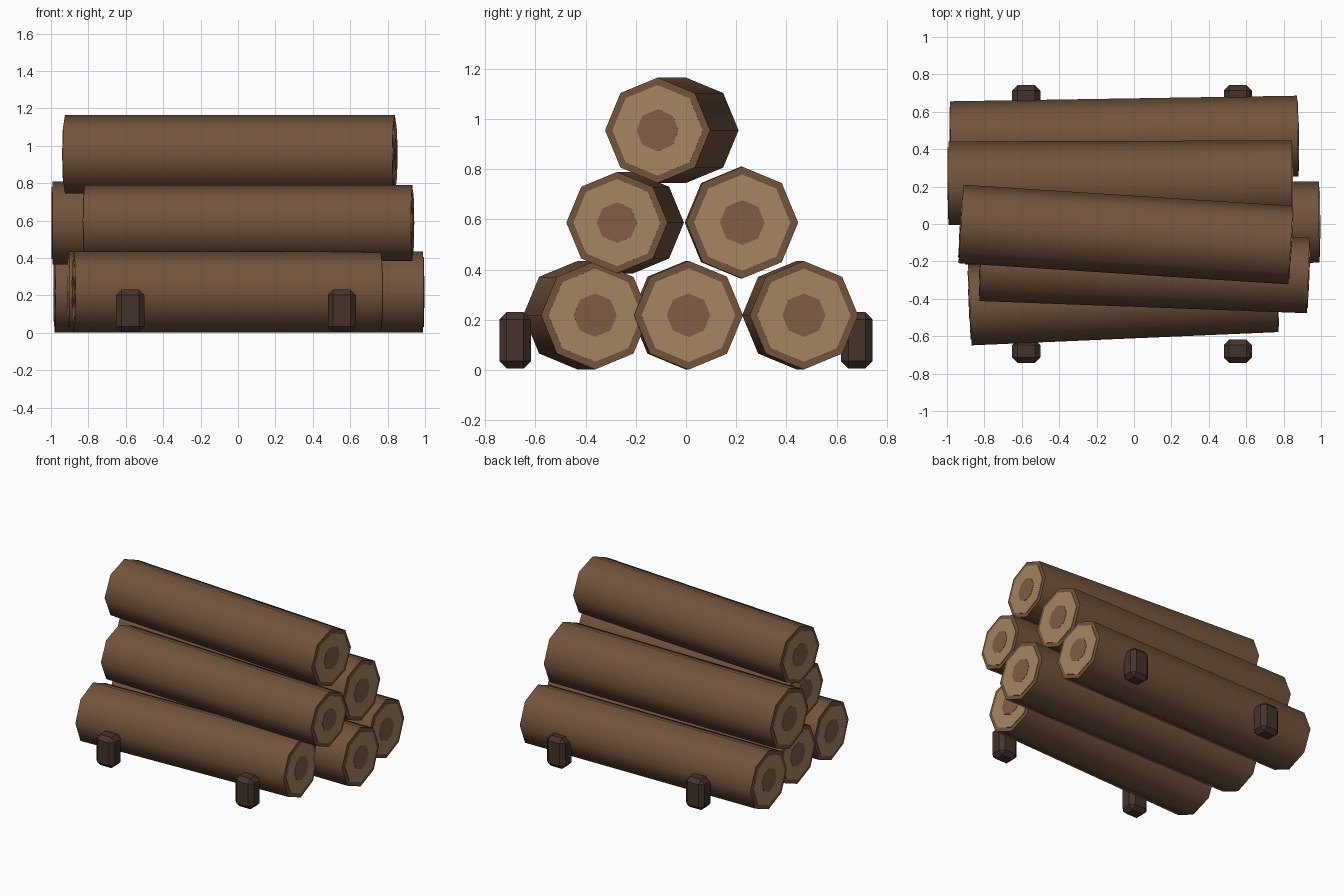
import bpy, math
from mathutils import Vector, Matrix

if "Cube" in bpy.data.objects:
    bpy.data.objects.remove(bpy.data.objects["Cube"])


def material(name, rgb):
    m = bpy.data.materials.new(name)
    m.diffuse_color = (*rgb, 1)
    m.use_nodes = True
    m.node_tree.nodes["Principled BSDF"].inputs["Base Color"].default_value = m.diffuse_color
    return m


BARK = material("bark", (0.17, 0.088, 0.045))
WOOD = material("cut_wood", (0.38, 0.235, 0.12))
CORE = material("heartwood", (0.22, 0.11, 0.058))
STAKE = material("stake_wood", (0.058, 0.034, 0.024))


def rod(name, start, end, radius, mat):
    """Eight-sided cylinder running from start to end, one corner pointing up."""
    start, end = Vector(start), Vector(end)
    axis = end - start
    bpy.ops.mesh.primitive_cylinder_add(vertices=8, radius=radius, depth=axis.length)
    ob = bpy.context.object
    ob.name = name
    x = axis.normalized()
    y = Vector((0, 0, 1)).cross(x).normalized()
    z = x.cross(y)
    rot = Matrix((y, z, x)).transposed().to_4x4()
    ob.matrix_world = Matrix.Translation((start + end) / 2) @ rot
    ob.data.materials.append(mat)
    return ob


def log(name, x0, y0, x1, y1, z, r):
    a, b = Vector((x0, y0, z)), Vector((x1, y1, z))
    d = (b - a).normalized()
    rod(name, a, b, r, BARK)
    bpy.ops.object.shade_smooth_by_angle(angle=math.radians(50))
    # cut faces: pale ring and darker heart on both ends
    for side, p, out in (("left", a, -d), ("right", b, d)):
        rod(f"{name}_{side}_cut_face", p - out * 0.02, p + out * 0.004, r * 0.86, WOOD)
        rod(f"{name}_{side}_heart", p - out * 0.02, p + out * 0.006, r * 0.4, CORE)


# log pile: three, two, one
log("bottom_front_log", -0.878, -0.433, 0.764, -0.362, 0.218, 0.216)
log("bottom_middle_log", -0.905, 0.0, 0.99, 0.01, 0.218, 0.217)
log("bottom_back_log", -0.98, 0.44, 0.876, 0.47, 0.218, 0.216)
log("middle_front_log", -0.82, -0.21, 0.932, -0.275, 0.587, 0.202)
log("middle_back_log", -0.992, 0.218, 0.845, 0.224, 0.587, 0.223)
log("top_log", -0.925, 0.0, 0.838, -0.113, 0.955, 0.21)

# corner stakes
for side, y in (("front", -0.681), ("back", 0.681)):
    for end, x in (("left", -0.576), ("right", 0.555)):
        bpy.ops.mesh.primitive_cube_add(size=1, location=(x, y, 0.118))
        ob = bpy.context.object
        ob.name = f"{side}_{end}_stake"
        ob.scale = (0.15, 0.125, 0.225)
        bpy.ops.object.transform_apply(location=False, rotation=False, scale=True)
        ob.data.materials.append(STAKE)
        bev = ob.modifiers.new("chamfer", "BEVEL")
        bev.width = 0.029
        bev.segments = 1
